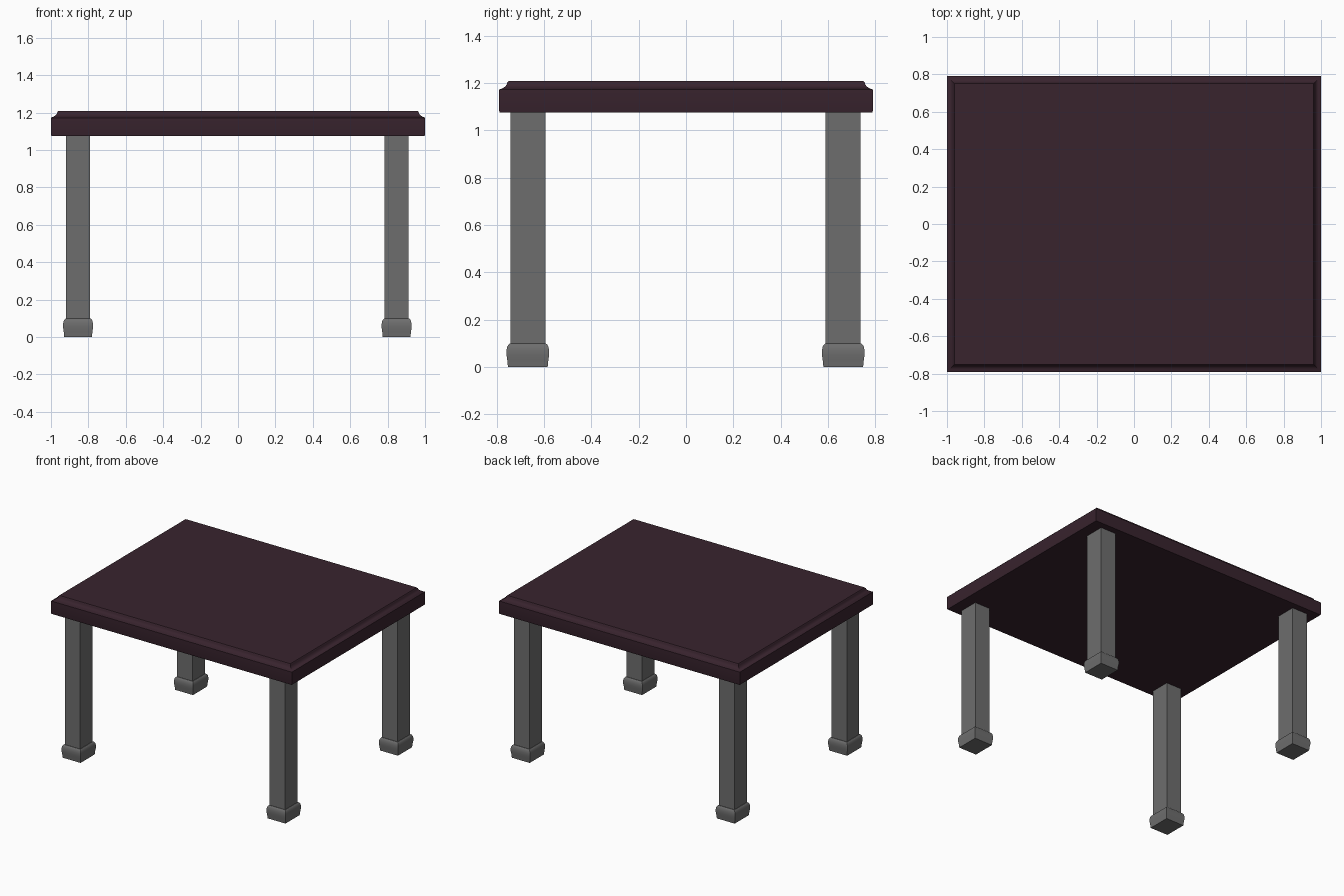
import bpy, bmesh

if "Cube" in bpy.data.objects:
    bpy.data.objects.remove(bpy.data.objects["Cube"])


def material(name, rgb):
    m = bpy.data.materials.new(name)
    m.diffuse_color = (*rgb, 1)
    m.use_nodes = True
    m.node_tree.nodes["Principled BSDF"].inputs["Base Color"].default_value = m.diffuse_color
    return m


wood = material("dark plum wood", (0.040, 0.017, 0.027))
grey = material("grey leg", (0.155, 0.155, 0.155))


def stacked_block(name, rings, centre, mat, smooth=False):
    """Closed rectangular solid from (half_x, half_y, z) rings."""
    bm = bmesh.new()
    loops = []
    for hx, hy, z in rings:
        loops.append([bm.verts.new((centre[0] + sx * hx, centre[1] + sy * hy, z))
                      for sx, sy in ((-1, -1), (1, -1), (1, 1), (-1, 1))])
    bm.faces.new(loops[0][::-1])
    bm.faces.new(loops[-1])
    for a, b in zip(loops, loops[1:]):
        for i in range(4):
            j = (i + 1) % 4
            bm.faces.new((a[i], a[j], b[j], b[i]))
    mesh = bpy.data.meshes.new(name)
    bm.to_mesh(mesh)
    bm.free()
    mesh.materials.append(mat)
    ob = bpy.data.objects.new(name, mesh)
    bpy.context.collection.objects.link(ob)
    if smooth:
        bpy.context.view_layer.objects.active = ob
        ob.select_set(True)
        bpy.ops.object.shade_smooth_by_angle(angle=0.6)
        ob.select_set(False)
    return ob


# Tabletop with a concave moulded upper edge
edge = [(0.002, 1.075), (0.0, 1.082), (0.0, 1.172), (0.014, 1.178),
        (0.026, 1.186), (0.033, 1.196), (0.034, 1.202), (0.040, 1.209)]
stacked_block("tabletop", [(1 - d, 0.79 - d, z) for d, z in edge], (0, 0), wood, True)

# Four square legs, each standing on a slightly bulging foot
foot = [(0.010, 0.0), (0.013, 0.03), (0.016, 0.05), (0.016, 0.07),
        (0.013, 0.085), (0.008, 0.094), (0.003, 0.098)]
for side, x in (("left", -0.855), ("right", 0.848)):
    for end, y in (("front", -0.669), ("back", 0.665)):
        hx, hy = 0.064, 0.074
        stacked_block(f"{end}_{side}_leg", [(hx, hy, 0.09), (hx, hy, 1.076)], (x, y), grey)
        stacked_block(f"{end}_{side}_foot",
                      [(hx + d, hy + d, z) for d, z in foot], (x, y), grey, True)
